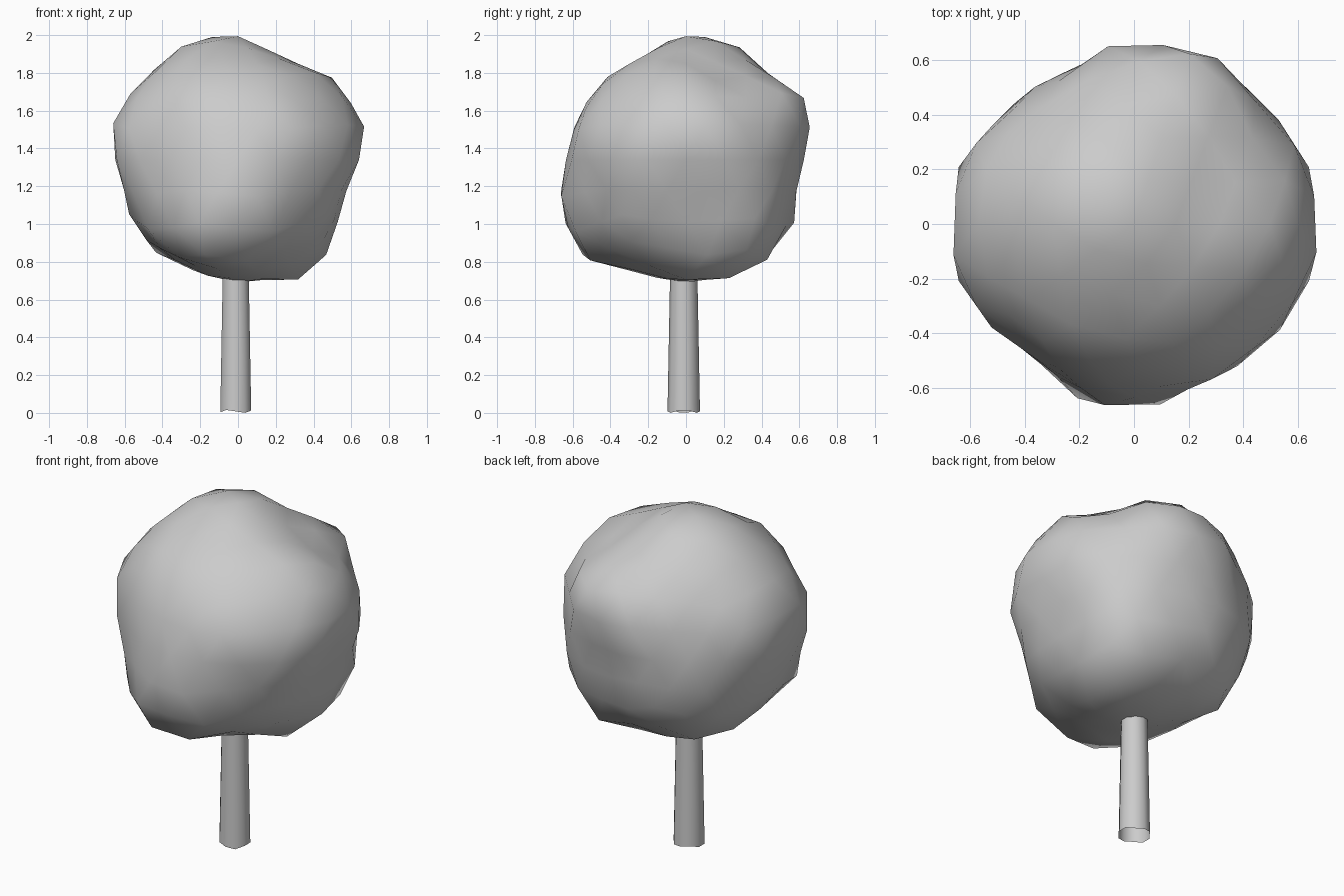
import bpy, bmesh, math
from mathutils import Vector

default = bpy.data.objects.get("Cube")
if default:
    bpy.data.objects.remove(default, do_unlink=True)


def make_material(name, color):
    material = bpy.data.materials.new(name)
    material.use_nodes = True
    material.diffuse_color = color
    shader = material.node_tree.nodes["Principled BSDF"]
    shader.inputs["Base Color"].default_value = color
    return material


def make_object(name, bm, material, sharp_angle):
    mesh = bpy.data.meshes.new(name)
    bm.to_mesh(mesh)
    bm.free()
    mesh.materials.append(material)
    obj = bpy.data.objects.new(name, mesh)
    bpy.context.collection.objects.link(obj)
    bpy.ops.object.select_all(action="DESELECT")
    obj.select_set(True)
    bpy.context.view_layer.objects.active = obj
    bpy.ops.object.shade_smooth_by_angle(angle=math.radians(sharp_angle))
    return obj


grey = make_material("light grey", (0.6, 0.6, 0.6, 1))

# Crown: a coarse ball pushed out and dented towards a few guide points
crown_center = Vector((0, 0, 1.34))
base_radius = .63
guides = [
    # top, shoulders and the hollow between them
    (0, 0, 2), (-.26, .18, 1.95), (-.55, 0, 1.72), (.55, 0, 1.71),
    (.29, .18, 1.8), (.25, .6, 1.71), (.2, .42, 1.76), (.16, -.05, 1.91),
    (0, -.26, 1.87), (0, -.47, 1.72), (.2, -.4, 1.76), (-.32, -.25, 1.82),
    (-.32, .32, 1.78),
    # widest band
    (0, -.6, 1.5), (.68, -.07, 1.5), (-.68, -.07, 1.5), (.65, .17, 1.5),
    (-.65, .17, 1.5), (-.05, .66, 1.53), (.6, -.31, 1.4), (-.6, -.31, 1.4),
    (.38, -.52, 1.48), (-.42, -.43, 1.4), (-.46, .42, 1.43),
    (.46, .45, 1.48), (-.26, .55, 1.4),
    # lower flanks
    (.59, 0, 1.23), (-.62, 0, 1.23), (0, .6, 1.23), (0, -.66, 1.11),
    (.43, -.43, 1.22), (-.43, -.44, 1.16), (-.43, .42, 1.1),
    (.52, 0, 1), (-.55, 0, 1), (.42, .41, .96),
    # underside
    (0, .54, .95), (-.2, -.58, .87), (.06, -.57, .87), (-.38, -.42, .91),
    (.37, -.38, .95), (.36, .32, .76), (.37, .08, .73), (-.34, .34, .82),
    (0, 0, .69), (-.28, 0, .78), (.22, -.21, .76),
]
pulls = [Vector(point) - crown_center for point in guides]


def crown_radius(direction):
    weight_sum = .04
    total = weight_sum * base_radius
    for pull in pulls:
        weight = math.exp(-(direction.angle(pull) / .18) ** 2)
        total += weight * pull.length
        weight_sum += weight
    return total / weight_sum


bm = bmesh.new()
bmesh.ops.create_icosphere(bm, subdivisions=3, radius=1)
for vert in bm.verts:
    direction = vert.co.normalized()
    vert.co = crown_center + direction * crown_radius(direction)
make_object("crown", bm, grey, 80)

# Trunk: a slightly tapered open tube with an uneven lower rim
bm = bmesh.new()
bmesh.ops.create_cone(bm, segments=10, radius1=.086, radius2=.072,
                      depth=.75, cap_ends=False)
for vert in bm.verts:
    is_rim = vert.co.z < 0
    angle = math.atan2(vert.co.y, vert.co.x)
    vert.co += Vector((-.012, -.012, .375))
    if is_rim:
        vert.co.z += .008 * (1 + math.cos(angle * 3))
make_object("trunk", bm, grey, 40)
